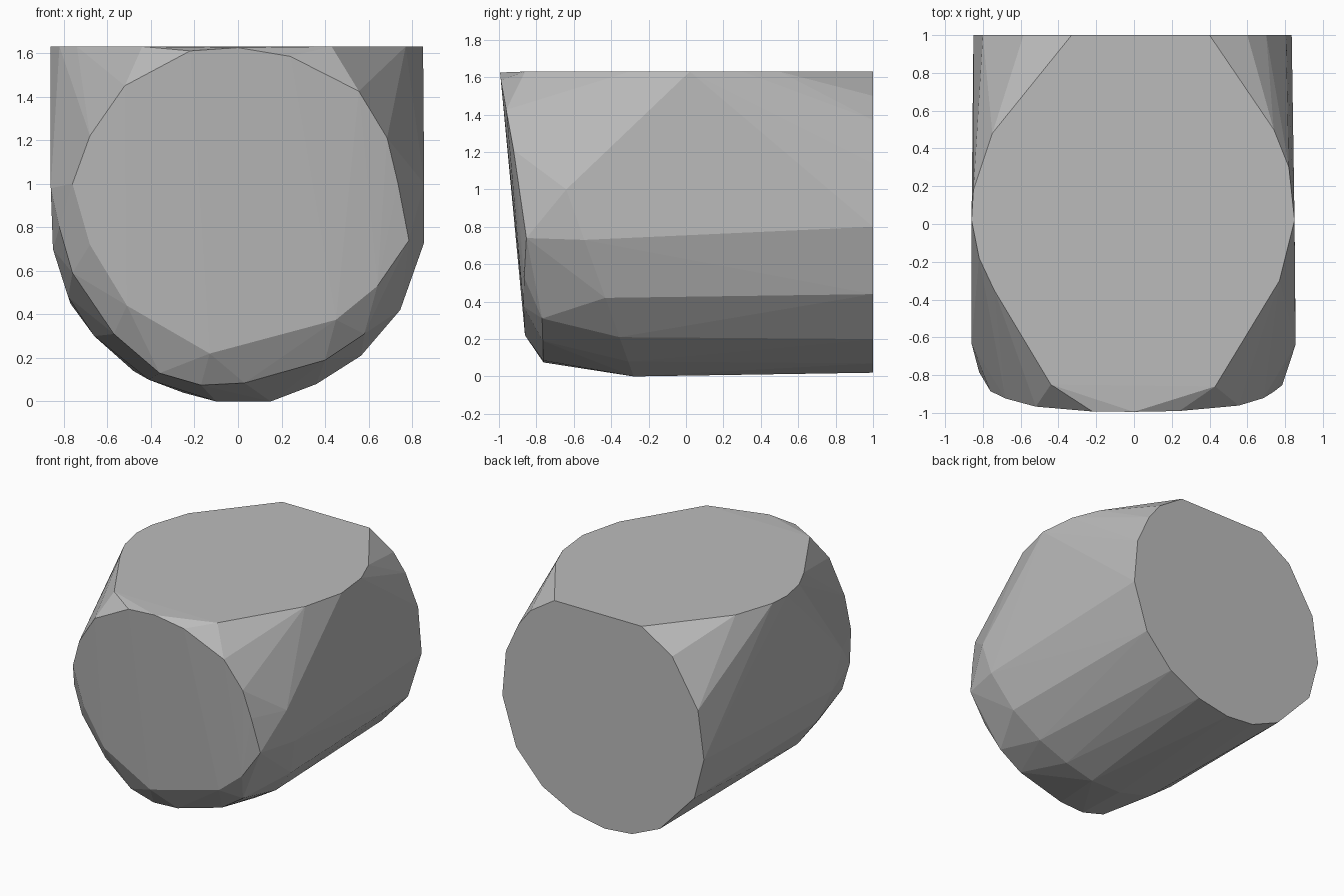
import bpy
import bmesh
import math

default_cube = bpy.data.objects.get("Cube")
if default_cube:
    bpy.data.objects.remove(default_cube, do_unlink=True)


def make_material(name, color):
    material = bpy.data.materials.new(name)
    material.use_nodes = True
    material.diffuse_color = color
    shader = material.node_tree.nodes["Principled BSDF"]
    shader.inputs["Base Color"].default_value = color
    return material


def front_depth(x, z):
    """Leaning front face, curving back slightly at its sides."""
    return -0.84 - 0.095 * z + 0.15 * x ** 4


def shoulder_depth(x, z):
    """Line where the long barrel begins, leaning forward with height."""
    return -0.28 - 0.36 * z


def chamfer_depth(x, z):
    return -0.76 - 0.03 * z


def back_depth(x, z):
    return 1.0


# Flat top outline, as x and y
top_height = 1.63
top_outline = [
    (-0.33, 1), (0.4, 1), (0.74, 0.5), (0.82, 0.3), (0.85, 0.02),
    (0.77, -0.3), (0.43, -0.86), (-0.44, -0.85), (-0.74, -0.35),
    (-0.82, -0.18), (-0.86, 0.02), (-0.85, 0.18), (-0.75, 0.48),
]

# Upright outlines, as x and z
front_outline = [
    (-0.76, 1), (-0.68, 1.22), (-0.52, 1.45), (-0.22, 1.61), (0, 1.625),
    (0.24, 1.585), (0.555, 1.425), (0.685, 1.21), (0.735, 1), (0.785, 0.74),
    (0.64, 0.53), (0.45, 0.375), (-0.13, 0.22), (-0.51, 0.44), (-0.68, 0.72),
]
chamfer_outline = [
    (-0.82, 0.8), (-0.76, 0.59), (-0.57, 0.31), (-0.36, 0.13),
    (-0.17, 0.075), (0.03, 0.085), (0.4, 0.19), (0.58, 0.31),
]
shoulder_outline = [
    (-0.86, 0.98), (-0.85, 0.7), (-0.78, 0.48), (-0.66, 0.3), (-0.41, 0.1),
    (-0.1, 0), (0.15, 0), (0.36, 0.08), (0.565, 0.21), (0.745, 0.42),
    (0.855, 0.73), (0.855, 1),
]
back_outline = [
    (-0.585, 1.47), (-0.8, 1.12), (-0.85, 0.76), (-0.77, 0.45),
    (-0.48, 0.14), (-0.25, 0.04), (-0.02, 0.02), (0.245, 0.07),
    (0.5, 0.2), (0.72, 0.44), (0.835, 0.8), (0.805, 1.14),
    (0.7, 1.37), (0.6, 1.5),
]

# Wrap the outlines in one faceted block
bm = bmesh.new()
for x, y in top_outline:
    bm.verts.new((x, y, top_height))
for outline, depth in (
    (front_outline, front_depth),
    (chamfer_outline, chamfer_depth),
    (shoulder_outline, shoulder_depth),
    (back_outline, back_depth),
):
    for x, z in outline:
        bm.verts.new((x, depth(x, z), z))

hull = bmesh.ops.convex_hull(bm, input=bm.verts[:])
unused = {item for item in hull["geom_interior"] + hull["geom_unused"]
          if isinstance(item, bmesh.types.BMVert)}
bmesh.ops.delete(bm, geom=list(unused), context="VERTS")

# Merge the triangles of the level top and the back
bmesh.ops.dissolve_limit(bm, angle_limit=math.radians(0.5),
                         verts=bm.verts[:], edges=bm.edges[:])
bmesh.ops.recalc_face_normals(bm, faces=bm.faces[:])

mesh = bpy.data.meshes.new("faceted_block")
bm.to_mesh(mesh)
bm.free()
mesh.materials.append(make_material("stone_grey", (0.5, 0.5, 0.5, 1)))
block = bpy.data.objects.new("faceted_block", mesh)
bpy.context.collection.objects.link(block)
